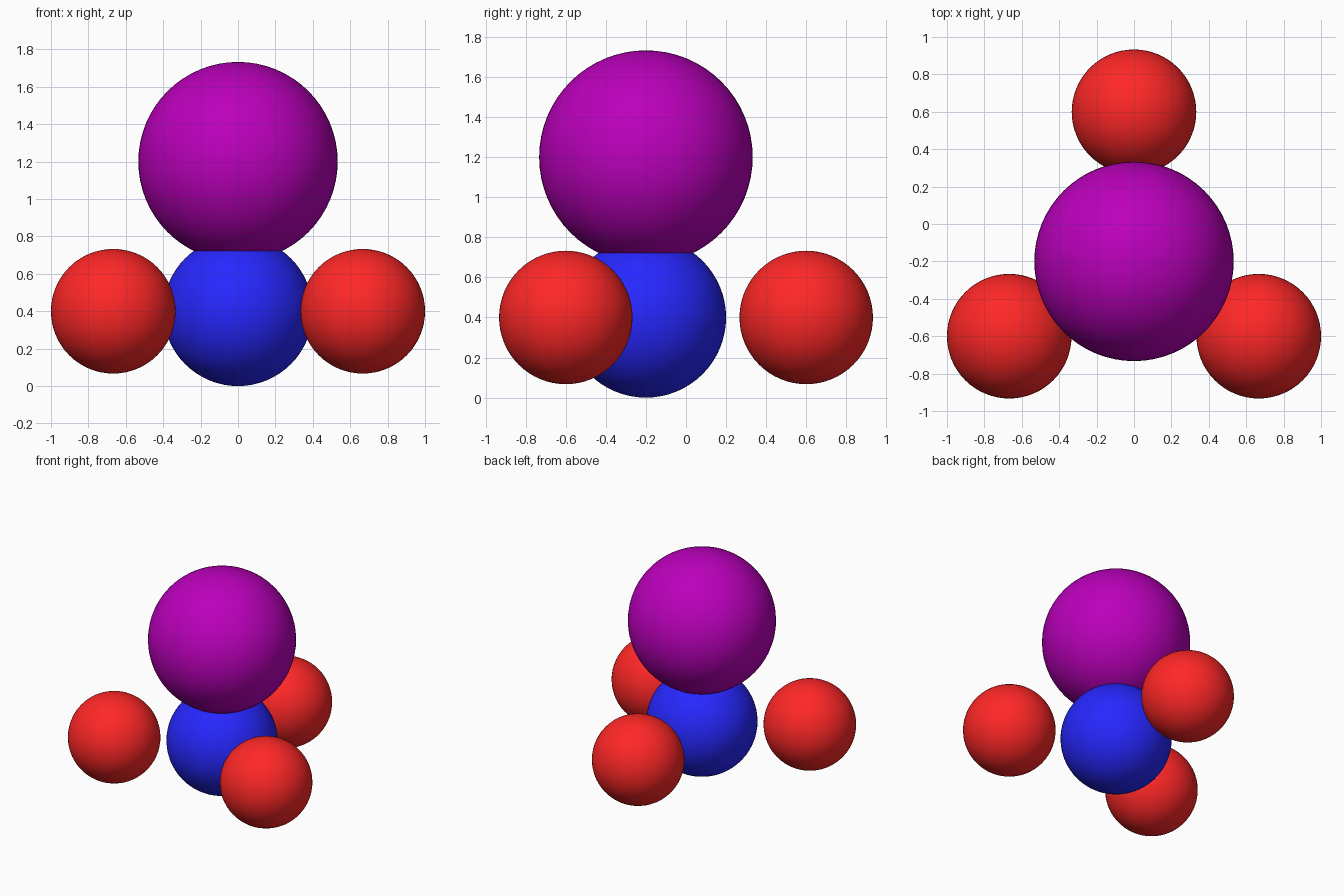
import bpy

if "Cube" in bpy.data.objects:
    bpy.data.objects.remove(bpy.data.objects["Cube"])


def make_material(name, color):
    mat = bpy.data.materials.new(name)
    mat.diffuse_color = color
    mat.use_nodes = True
    mat.node_tree.nodes["Principled BSDF"].inputs["Base Color"].default_value = mat.diffuse_color
    return mat


def ball(name, center, radius, mat):
    bpy.ops.mesh.primitive_uv_sphere_add(segments=64, ring_count=32,
                                         radius=radius, location=center)
    obj = bpy.context.object
    obj.name = name
    obj.data.materials.append(mat)
    bpy.ops.object.shade_smooth()
    return obj


red = make_material("red", (1.0, 0.02, 0.02, 1))
blue = make_material("blue", (0.02, 0.02, 1.0, 1))
purple = make_material("purple", (0.5, 0.0, 0.5, 1))

# Central ball and the large ball resting on it
ball("center_ball", (0, -0.2, 0.4), 0.4, blue)
ball("top_ball", (0, -0.2, 1.2), 0.533, purple)

# Three outer balls around the centre
ball("back_ball", (0, 0.6, 0.4), 0.333, red)
for side, name in ((-1, "left_ball"), (1, "right_ball")):
    ball(name, (side * 0.667, -0.6, 0.4), 0.333, red)
